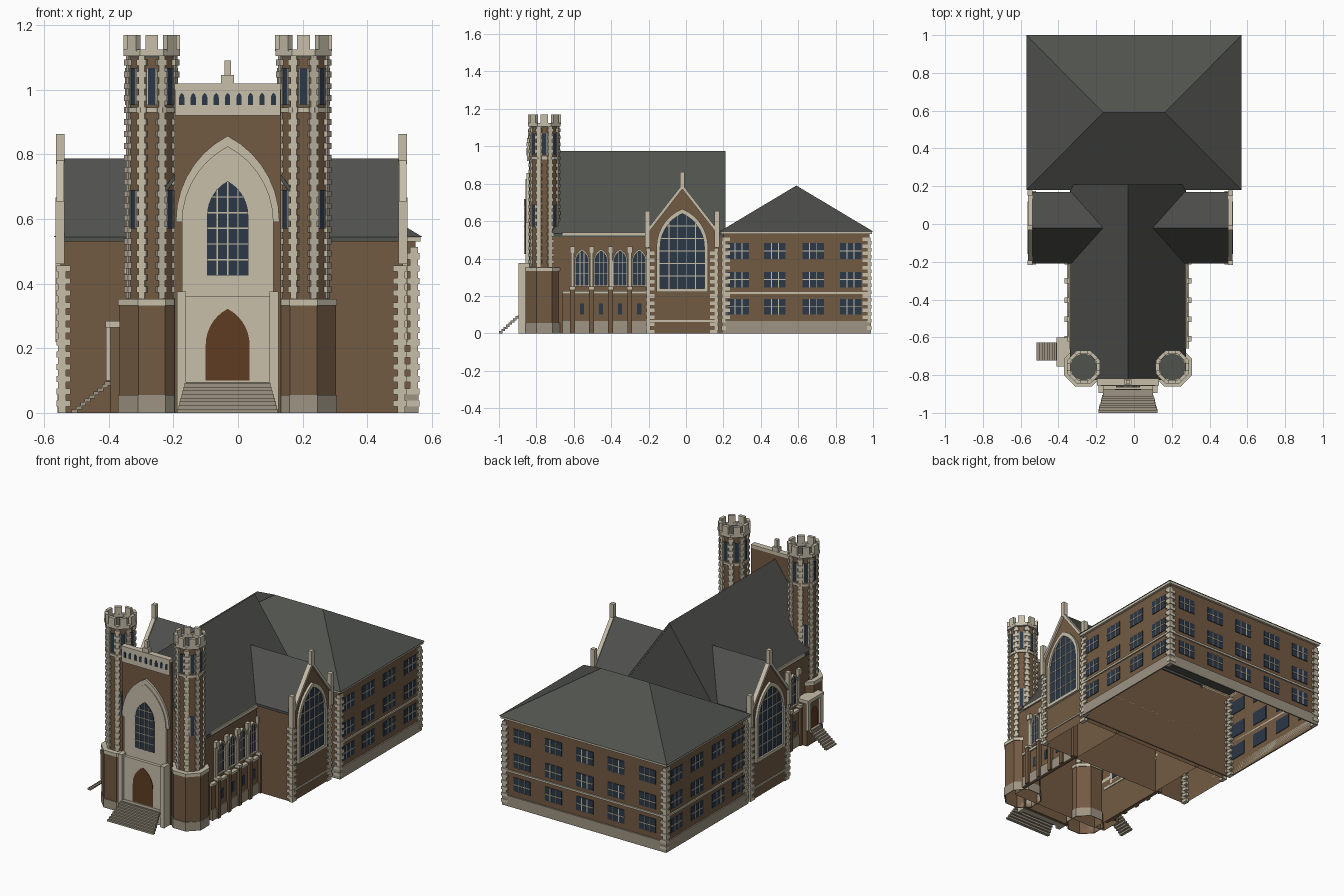
import bpy, bmesh
from math import pi, sin, cos, sqrt, asin
from mathutils import Matrix, Vector

if "Cube" in bpy.data.objects:
    bpy.data.objects.remove(bpy.data.objects["Cube"])

COLORS = {
    "brick": (0.17, 0.103, 0.055), "cream_stone": (0.57, 0.52, 0.4),
    "grey_stone": (0.34, 0.295, 0.225), "slate": (0.08, 0.084, 0.075),
    "glass": (0.025, 0.04, 0.065), "door_wood": (0.114, 0.045, 0.016),
}
FLAT = Matrix.Identity(4)
parts = {}


# ---- helpers ----
def mesh_for(name, color):
    if name not in parts:
        parts[name] = (bmesh.new(), color)
    return parts[name][0]


def frame(x, y, a, d=0):
    """Wall frame: u along the wall, v up, w outward in direction a."""
    s, c = sin(a), cos(a)
    return Matrix(((-s, 0, c, x + d * c), (c, 0, s, y + d * s), (0, 1, 0, 0), (0, 0, 0, 1)))


def prism(name, color, pts, w0, w1, M=FLAT, caps=True):
    bm = mesh_for(name, color)
    lo, hi = ([bm.verts.new(M @ Vector((u, v, w))) for u, v in pts] for w in (w0, w1))
    n = len(pts)
    for i in range(n):
        j = (i + 1) % n
        bm.faces.new((lo[i], lo[j], hi[j], hi[i]))
    if caps:
        bm.faces.new(hi)
        bm.faces.new(lo[::-1])


def ring(name, color, outer, inner, w0, w1, M=FLAT):
    bm = mesh_for(name, color)
    loops = [[bm.verts.new(M @ Vector((u, v, w))) for u, v in pts]
             for pts, w in ((outer, w0), (outer, w1), (inner, w1), (inner, w0))]
    n = len(outer)
    for k in range(4):
        a, b = loops[k], loops[(k + 1) % 4]
        for i in range(n):
            j = (i + 1) % n
            bm.faces.new((a[i], a[j], b[j], b[i]))


def rect(u0, u1, v0, v1):
    return [(u0, v0), (u1, v0), (u1, v1), (u0, v1)]


def plate(name, color, M, u0, u1, v0, v1, w0, w1):
    prism(name, color, rect(u0, u1, v0, v1), w0, w1, M)


def octagon(x, y, ap):
    r = ap / cos(pi / 8)
    return [(x + r * cos(pi / 8 + k * pi / 4), y + r * sin(pi / 8 + k * pi / 4)) for k in range(8)]


def chevron(hw, eave, apex, t):
    return [(-hw, eave), (0, apex), (hw, eave), (hw, eave - t), (0, apex - t), (-hw, eave - t)]


def gable(hw, eave, apex):
    return [(-hw, 0), (hw, 0), (hw, eave), (0, apex), (-hw, eave)]


def arch(c, h, v0, spring, apex, n=7):
    """Pointed arch outline from two circle arcs."""
    rise = apex - spring
    R = (h * h + rise * rise) / (2 * h)
    end = asin(min(1, rise / R))
    right = [(h - R + R * cos(end * i / n), spring + R * sin(end * i / n)) for i in range(n)]
    pts = [(h, v0)] + right + [(0, apex)] + [(-u, v) for u, v in right[::-1]] + [(-h, v0)]
    return [(c + u, v) for u, v in pts]


def arch_window(name, M, c, h, v0, spring, apex, border, cols, rows, bar=0.004):
    prism(name + "_glass", "glass", arch(c, h, v0, spring, apex), -0.004, 0.004, M)
    if border:
        ring(name + "_surround", "cream_stone", arch(c, h + border, v0 - border, spring, apex + 1.3 * border),
             arch(c, h, v0, spring, apex), 0, 0.014, M)
    rise = apex - spring
    R = (h * h + rise * rise) / (2 * h)
    for i in range(1, cols):
        u = -h + 2 * h * i / cols
        top = spring + sqrt(R * R - (abs(u) - h + R) ** 2)
        plate(name + "_bars", "cream_stone", M, c + u - bar / 2, c + u + bar / 2, v0, top, 0.003, 0.008)
    for i in range(1, rows):
        v = v0 + (apex - v0) * i / rows
        half = h if v < spring else h - R + sqrt(R * R - (v - spring) ** 2)
        plate(name + "_bars", "cream_stone", M, c - half, c + half, v - bar / 2, v + bar / 2, 0.003, 0.008)


def sash_window(M, u, v):
    w, h, b = 0.057, 0.042, 0.0025
    plate("hall_window_glass", "glass", M, u - w, u + w, v - h, v + h, -0.004, 0.004)
    for du in (-w / 3, w / 3):
        plate("hall_window_bars", "cream_stone", M, u + du - b, u + du + b, v - h, v + h, 0.003, 0.007)
    plate("hall_window_bars", "cream_stone", M, u - w, u + w, v - b, v + b, 0.003, 0.007)


def corner_quoins(name, x, y, sx, sy, z1):
    z, k = 0.0, 0
    while z < z1 - 0.02:
        a, b = (0.042, 0.024) if k % 2 else (0.024, 0.042)
        p = 0.011 if k % 2 else 0.007
        xs, ys = sorted((x + sx * p, x - sx * (a - p))), sorted((y + sy * p, y - sy * (b - p)))
        prism(name, "cream_stone", rect(*xs, *ys), z, z + 0.019, FLAT)
        z += 0.019
        k += 1


CX = -0.032   # axis of the nave
TX = -0.02    # centre of the cross arm

# ---- rear hall ----
hall = rect(-0.55, 0.55, 0.2, 0.98)
prism("hall_walls", "brick", hall, 0, 0.54, caps=False)
for name, color, t, z0, z1 in (("hall_plinth", "grey_stone", 0.008, 0, 0.065),
                               ("hall_string_course", "cream_stone", 0.008, 0.21, 0.222),
                               ("hall_cornice", "cream_stone", 0.014, 0.53, 0.546)):
    ring(name, color, rect(-0.55 - t, 0.55 + t, 0.2 - t, 0.98 + t), hall, z0, z1)
for sx in (-1, 1):
    for sy, y in ((-1, 0.2), (1, 0.98)):
        corner_quoins("hall_quoins", 0.55 * sx, y, sx, sy, 0.53)
    for y in (0.28, 0.475, 0.68, 0.88):
        for v in (0.142, 0.287, 0.44):
            sash_window(frame(0.55 * sx, 0, 0 if sx > 0 else pi), sx * y, v)
for i in range(-2, 3):
    for v in (0.142, 0.287, 0.44):
        sash_window(frame(0, 0.98, pi / 2), i * 0.213, v)

# hipped roof
bm = mesh_for("hall_roof", "slate")
e = [bm.verts.new((x, y, 0.545)) for x, y in rect(-0.57, 0.57, 0.18, 1.0)]
r = [bm.verts.new((x, 0.59, 0.79)) for x in (-0.163, 0.163)]
for f in ((e[0], e[1], r[1], r[0]), (e[1], e[2], r[1]), (e[2], e[3], r[0], r[1]), (e[3], e[0], r[0]), e[::-1]):
    bm.faces.new(f)

# ---- nave ----
M = frame(CX, 0, -pi / 2)
prism("nave_walls", "brick", gable(0.3, 0.53, 0.953), -0.195, 0.75, M)
prism("nave_roof", "slate", chevron(0.308, 0.535, 0.975, 0.02), -0.21, 0.75, M)
prism("nave_roof", "slate", chevron(0.2, 0.689, 0.975, 0.02), 0.75, 0.825, M)
prism("nave_rear_gable", "slate", [(-0.3, 0.53), (0.3, 0.53), (0, 0.96)], -0.208, -0.196, M)
for s in (-1, 1):
    M = frame(CX + 0.3 * s, 0, 0 if s > 0 else pi)
    u0, u1 = sorted((-0.66 * s, -0.2 * s))
    plate("aisle_wall", "brick", M, u0, u1, 0, 0.212, 0, 0.015)
    plate("aisle_plinth", "grey_stone", M, u0, u1, 0, 0.065, 0.015, 0.022)
    plate("aisle_ledge", "cream_stone", M, u0, u1, 0.21, 0.225, -0.005, 0.024)
    plate("nave_eaves", "cream_stone", M, u0, u1, 0.522, 0.54, 0, 0.012)
    for k in range(5):
        b = s * (-0.607 + 0.102 * k)
        plate("nave_buttresses", "brick", M, b - 0.013, b + 0.013, 0, 0.235, 0, 0.033)
        plate("buttress_caps", "cream_stone", M, b - 0.015, b + 0.015, 0.235, 0.25, 0, 0.036)
        plate("nave_pilasters", "cream_stone", M, b - 0.009, b + 0.009, 0.25, 0.43, 0, 0.012)
        plate("pilaster_caps", "cream_stone", M, b - 0.014, b + 0.014, 0.43, 0.465, 0, 0.02)
        if k < 4:
            c = b + s * 0.051
            arch_window("nave_window", M, c, 0.032, 0.258, 0.385, 0.44, 0.008, 3, 3, 0.003)
            plate("aisle_window_glass", "glass", M, c - 0.011, c + 0.011, 0.1, 0.16, 0.013, 0.018)

# ---- cross arm ----
M = frame(TX, -0.02, 0)
prism("cross_arm_walls", "brick", gable(0.183, 0.54, 0.775), -0.53, 0.53, M)
prism("cross_arm_roof", "slate", chevron(0.19, 0.545, 0.787, 0.015), -0.525, 0.525, M)
for s in (-1, 1):
    M = frame(TX + 0.53 * s, -0.02, 0 if s > 0 else pi)
    prism("gable_coping", "cream_stone", chevron(0.188, 0.555, 0.797, 0.026), -0.012, 0.012, M)
    plate("gable_finial", "cream_stone", M, -0.013, 0.013, 0.77, 0.863, -0.013, 0.013)
    plate("gable_sill", "cream_stone", M, -0.18, 0.18, 0.06, 0.07, 0, 0.006)
    arch_window("gable_window", M, 0, 0.118, 0.24, 0.46, 0.64, 0.02, 5, 6)
    for t in (-1, 1):
        plate("gable_pinnacles", "cream_stone", M, t * 0.185 - 0.013, t * 0.185 + 0.013, 0.46, 0.655, -0.013, 0.015)
        corner_quoins("cross_arm_quoins", TX + 0.53 * s, -0.02 + 0.183 * t, s, t, 0.47)

# ---- twin octagonal towers ----
for s in (-1, 1):
    tx, ty = CX + 0.235 * s, -0.757
    base, shaft = octagon(tx, ty, 0.1), octagon(tx, ty, 0.075)
    prism("tower_base", "brick", base, 0, 0.345, caps=False)
    prism("tower_shaft", "brick", shaft, 0.3, 1.12, caps=False)
    prism("tower_roof", "slate", octagon(tx, ty, 0.076), 1.1, 1.108)
    ring("tower_plinth", "grey_stone", octagon(tx, ty, 0.104), base, 0, 0.055)
    ring("tower_base_band", "cream_stone", octagon(tx, ty, 0.104), octagon(tx, ty, 0.07), 0.332, 0.352)
    ring("tower_band", "cream_stone", octagon(tx, ty, 0.082), octagon(tx, ty, 0.07), 0.93, 0.945)
    ring("tower_parapet", "cream_stone", octagon(tx, ty, 0.087), octagon(tx, ty, 0.068), 1.105, 1.125)
    for k in range(8):
        F = frame(tx, ty, k * pi / 4, 0.075)
        plate("tower_merlons", "cream_stone", F, -0.02, 0.02, 1.12, 1.17, -0.006, 0.013)
        slots = [(0.953, 1.068)] + ([(0.57, 0.69)] if k % 2 else [])
        for v0, v1 in slots:
            plate("tower_window_glass", "glass", F, -0.012, 0.012, v0, v1, -0.004, 0.004)
            for t in (-1, 1):
                plate("tower_window_jambs", "cream_stone", F, t * 0.014 - 0.002, t * 0.014 + 0.002, v0, v1, 0, 0.007)
        Q = frame(tx, ty, (k + 0.5) * pi / 4, 0.075 / cos(pi / 8))
        for i in range(41):
            z, half = 0.354 + 0.0185 * i, 0.016 if i % 2 else 0.01
            plate("tower_quoins", "cream_stone", Q, -half, half, z, z + 0.0185, -0.012, 0.005 if i % 2 else 0.001)

# ---- front wall, great window and parapet ----
M = frame(CX, -0.84, -pi / 2)
plate("front_wall", "brick", M, -0.165, 0.165, 0, 1.0, -0.02, 0)
plate("front_parapet", "cream_stone", M, -0.163, 0.163, 0.92, 1.0, 0, 0.01)
plate("parapet_cap", "cream_stone", M, -0.165, 0.165, 1.0, 1.02, -0.022, 0.014)
plate("front_finial", "cream_stone", M, -0.02, 0.02, 1.02, 1.045, -0.02, 0.01)
plate("front_finial", "cream_stone", M, -0.01, 0.01, 1.045, 1.09, -0.015, 0.005)
for i in range(-4, 5):
    prism("parapet_lights", "glass", arch(i * 0.0355, 0.008, 0.952, 0.975, 0.99), 0.006, 0.012, M)
prism("great_arch_hood", "cream_stone", arch(0, 0.16, 0.59, 0.595, 0.857), 0, 0.012, M)
prism("great_arch_panel", "cream_stone", arch(0, 0.142, 0.345, 0.59, 0.825), 0, 0.017, M)
P = frame(CX, -0.857, -pi / 2)
arch_window("great_window", P, 0, 0.064, 0.425, 0.61, 0.717, 0, 4, 6)

# ---- portal and steps ----
plate("portal", "cream_stone", M, -0.135, 0.135, 0, 0.36, 0, 0.035)
P = frame(CX, -0.875, -pi / 2)
prism("front_door", "door_wood", arch(0, 0.068, 0.1, 0.21, 0.322), -0.002, 0.003, P)
for t in (-1, 1):
    plate("portal_piers", "cream_stone", M, t * 0.143 - 0.014, t * 0.143 + 0.014, 0, 0.375, 0, 0.055)
plate("front_landing", "grey_stone", M, -0.129, 0.129, 0.08, 0.095, 0.03, 0.062)
for i in range(8):
    half, y, z = 0.156 - 0.0033 * i, 0.16 - 0.0125 * i, 0.0115 * i
    plate("front_steps", "grey_stone", M, -half, half, z, z + 0.0115, y - 0.02, y)

# ---- side porch and steps ----
prism("porch_walls", "brick", rect(-0.395, -0.33, -0.74, -0.61), 0, 0.27)
prism("porch_cap", "cream_stone", rect(-0.41, -0.33, -0.755, -0.6), 0.265, 0.285)
F = frame(-0.395, -0.675, pi)
prism("porch_door", "door_wood", arch(0, 0.035, 0.1, 0.17, 0.225), 0, 0.005, F)
for t in (-1, 1):
    plate("porch_piers", "cream_stone", F, t * 0.06 - 0.013, t * 0.06 + 0.013, 0.1, 0.265, 0, 0.014)
plate("porch_landing", "grey_stone", F, -0.047, 0.047, 0.085, 0.097, 0, 0.018)
for i in range(8):
    x, z = -0.515 + 0.0135 * i, 0.011 * i
    prism("porch_steps", "grey_stone", rect(x, x + 0.018, -0.722, -0.628), z, z + 0.011)

# ---- materials and objects ----
mats = {}
for name, rgb in COLORS.items():
    m = mats[name] = bpy.data.materials.new(name)
    m.use_nodes = True
    m.diffuse_color = (*rgb, 1)
    bsdf = m.node_tree.nodes["Principled BSDF"]
    bsdf.inputs["Base Color"].default_value = (*rgb, 1)
    bsdf.inputs["Roughness"].default_value = 0.9
for name, (bm, color) in parts.items():
    bmesh.ops.recalc_face_normals(bm, faces=bm.faces[:])
    if name.endswith("_walls"):  # the shells are open underneath
        floor = [f for f in bm.faces if all(v.co.z < 0.001 for v in f.verts)]
        bmesh.ops.delete(bm, geom=floor, context="FACES")
    mesh = bpy.data.meshes.new(name)
    bm.to_mesh(mesh)
    bm.free()
    mesh.materials.append(mats[color])
    bpy.context.scene.collection.objects.link(bpy.data.objects.new(name, mesh))
